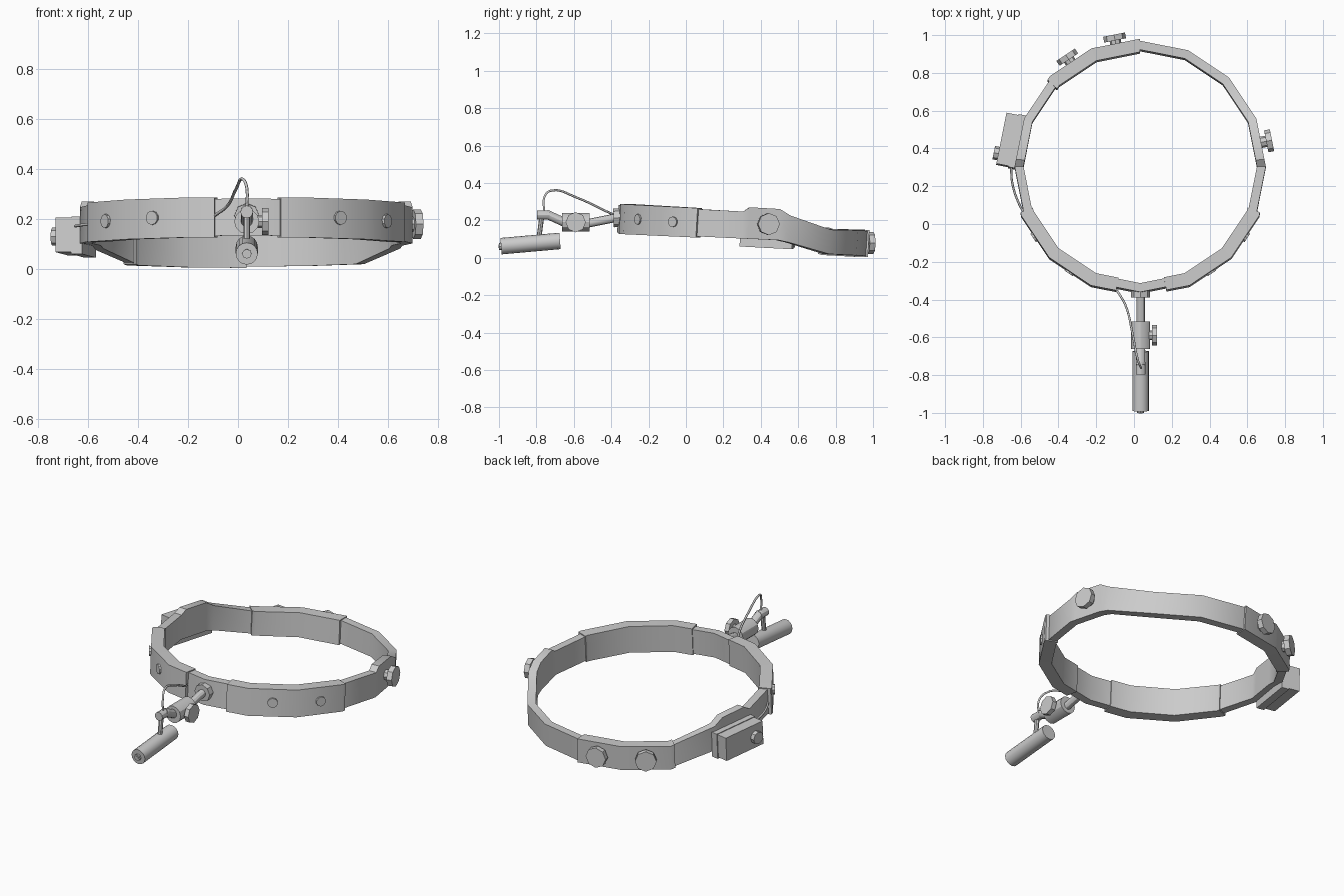
import bpy, bmesh
from math import sin, cos, radians
from mathutils import Vector, Matrix

if "Cube" in bpy.data.objects:
    bpy.data.objects.remove(bpy.data.objects["Cube"])

CX, CY, R = 0.033, 0.305, 0.665   # ring centre and radius
STEP = 22.5                       # 16-sided ring
TOP = [(-.37, .283), (.305, .247), (.345, .272), (.5, .262), (.56, .225), (.775, .15), (.97, .144)]
BOTTOM = [(-.37, .135), (.305, .103), (.5, .095), (.56, .082), (.775, .02), (.97, .01)]


def lerp_table(table, y):
    if y <= table[0][0]:
        return table[0][1]
    for (y0, z0), (y1, z1) in zip(table, table[1:]):
        if y <= y1:
            return z0 + (z1 - z0) * (y - y0) / (y1 - y0)
    return table[-1][1]


def ring_point(a, r, z=0):
    """Point on the 16-gon; angle in degrees, 0 = front, 90 = right."""
    r *= cos(radians(STEP / 2)) / cos(radians(a % STEP - STEP / 2))
    return Vector((CX + r * sin(radians(a)), CY - r * cos(radians(a)), z))


def finish(name, bm):
    bmesh.ops.recalc_face_normals(bm, faces=bm.faces)
    mesh = bpy.data.meshes.new(name)
    bm.to_mesh(mesh)
    bm.free()
    ob = bpy.data.objects.new(name, mesh)
    bpy.context.collection.objects.link(ob)
    bpy.context.view_layer.objects.active = ob
    ob.select_set(True)
    bpy.ops.object.shade_smooth_by_angle(angle=radians(30))
    ob.select_set(False)
    return ob


def band(name, a0, a1, r_in, r_out, grow=0.0):
    """Sweep a rectangular section along the ring from a0 to a1."""
    closed = a1 - a0 >= 360
    corners = [i * STEP for i in range(-16, 17)] + [93.2, 107.5, 252.5, 266.8]
    angles = sorted({a0, *[a for a in corners if a0 < a < a1]} | (set() if closed else {a1}))
    bm = bmesh.new()
    rows = []
    for a in angles:
        y = ring_point(a, R).y
        zt, zb = lerp_table(TOP, y) + grow, lerp_table(BOTTOM, y) - grow
        tilt = Vector((0, -.009, 0))
        rows.append([bm.verts.new(p) for p in (
            ring_point(a, r_in, zt), ring_point(a, r_out, zt),
            ring_point(a, r_out, zb) + tilt, ring_point(a, r_in, zb) + tilt)])
    n = len(rows)
    for i in range(n if closed else n - 1):
        p, q = rows[i], rows[(i + 1) % n]
        for k in range(4):
            bm.faces.new((p[k], p[(k + 1) % 4], q[(k + 1) % 4], q[k]))
    if not closed:
        bm.faces.new(rows[0])
        bm.faces.new(rows[-1])
    return finish(name, bm)


def rod(name, p0, p1, r, sides=12, r2=None):
    """Cylinder between two points."""
    p0, p1 = Vector(p0), Vector(p1)
    d = p1 - p0
    m = Matrix.Translation((p0 + p1) / 2) @ d.to_track_quat('Z', 'Y').to_matrix().to_4x4()
    bm = bmesh.new()
    bmesh.ops.create_cone(bm, cap_ends=True, segments=sides, radius1=r,
                          radius2=r if r2 is None else r2, depth=d.length, matrix=m)
    return finish(name, bm)


def ring_disc(name, a, z, r0, r1, radius, along=0.0, sides=8):
    """Disc standing out from a facet of the ring, from r0 to r1."""
    n = Vector((sin(radians(a)), -cos(radians(a)), 0))
    t = Vector((cos(radians(a)), sin(radians(a)), 0))
    c = Vector((CX, CY, z)) + t * along
    return rod(name, c + n * r0, c + n * r1, radius, sides)


def cable(name, points, r):
    cu = bpy.data.curves.new(name, 'CURVE')
    cu.dimensions = '3D'
    cu.bevel_depth, cu.bevel_resolution, cu.resolution_u = r, 1, 5
    cu.use_fill_caps = True
    sp = cu.splines.new('BEZIER')
    sp.bezier_points.add(len(points) - 1)
    for bp, p in zip(sp.bezier_points, points):
        bp.co = p
        bp.handle_left_type = bp.handle_right_type = 'AUTO'
    ob = bpy.data.objects.new(name, cu)
    bpy.context.collection.objects.link(ob)


def ring_box(name, a, z, r0, r1, length, height):
    m = (Matrix.Translation((CX, CY, z)) @ Matrix.Rotation(radians(a - 90), 4, 'Z')
         @ Matrix.Translation(((r0 + r1) / 2, 0, 0)) @ Matrix.Rotation(radians(3), 4, 'X')
         @ Matrix.Diagonal((r1 - r0, length, height, 1)))
    bm = bmesh.new()
    bmesh.ops.create_cube(bm, size=1, matrix=m)
    return finish(name, bm)


# headband and its overlapping sleeves
band("headband", 0, 360, .618, .665)
band("front_sleeve_right", 12, 69, .612, .682, .006)
band("front_sleeve_left", -69, -11, .612, .682, .006)
band("back_sleeve", 180, 227, .606, .676, .005)

# rivets on the front sleeves
for side in (1, -1):
    for a, z in ((33.75, .205), (56.25, .192)):
        ring_disc("rivet", side * a, z, .64, .682, .028, sides=10)

# adjusting knobs: right temple and two at the back
for a, z, name in ((101.25, .18, "temple_knob"), (191.25, .08, "back_knob"), (213.75, .085, "back_knob")):
    ring_disc(name + "_shaft", a, z, .63, .69, .03)
    ring_disc(name, a, z, .68, .711, .059)

# battery box on the left temple
ring_box("battery_plate", 258.75, .128, .64, .685, .285, .15)
ring_box("battery_case", 258.75, .13, .68, .75, .275, .138)
ring_disc("battery_dial", 258.75, .13, .74, .775, .036, along=.08)
cable("battery_cable", [(-.65, .31, .172), (-.645, .22, .173), (-.61, .11, .178), (-.565, .03, .18)], .006)

# front mount: flange, shaft and clamp
X = .035
rod("mount_flange", (X, -.33, .215), (X, -.388, .213), .05, 8)
rod("mount_shaft", (X, -.37, .215), (X, -.53, .183), .023)
rod("clamp_body", (X, -.515, .19), (X, -.662, .19), .05)
rod("clamp_knob_shaft", (X, -.59, .19), (.1, -.59, .19), .025, 8)
rod("clamp_knob", (.095, -.59, .19), (.122, -.59, .19), .054, 8)

# arm, lamp hinge and hanger
rod("lamp_arm", (X, -.64, .185), (X, -.75, .235), .024)
rod("lamp_hinge", (X, -.73, .229), (X, -.797, .229), .025)
rod("lamp_hanger", (X, -.77, .23), (X, -.787, .1), .013, 8)

# lamp tube with recessed-looking lens
rod("lamp_tube", (X, -.674, .09), (X, -.989, .062), .044, 16)
rod("lamp_lens", (X, -.98, .062), (X, -1.0, .061), .019, 8)
rod("lamp_lens_core", (X, -.99, .062), (X, -1.002, .061), .01, 8)

# lamp cable looping back to the band
cable("lamp_cable", [(X, -.757, .24), (X, -.757, .325), (.022, -.725, .358), (-.008, -.58, .32),
                     (-.045, -.43, .25), (-.095, -.345, .213)], .006)
